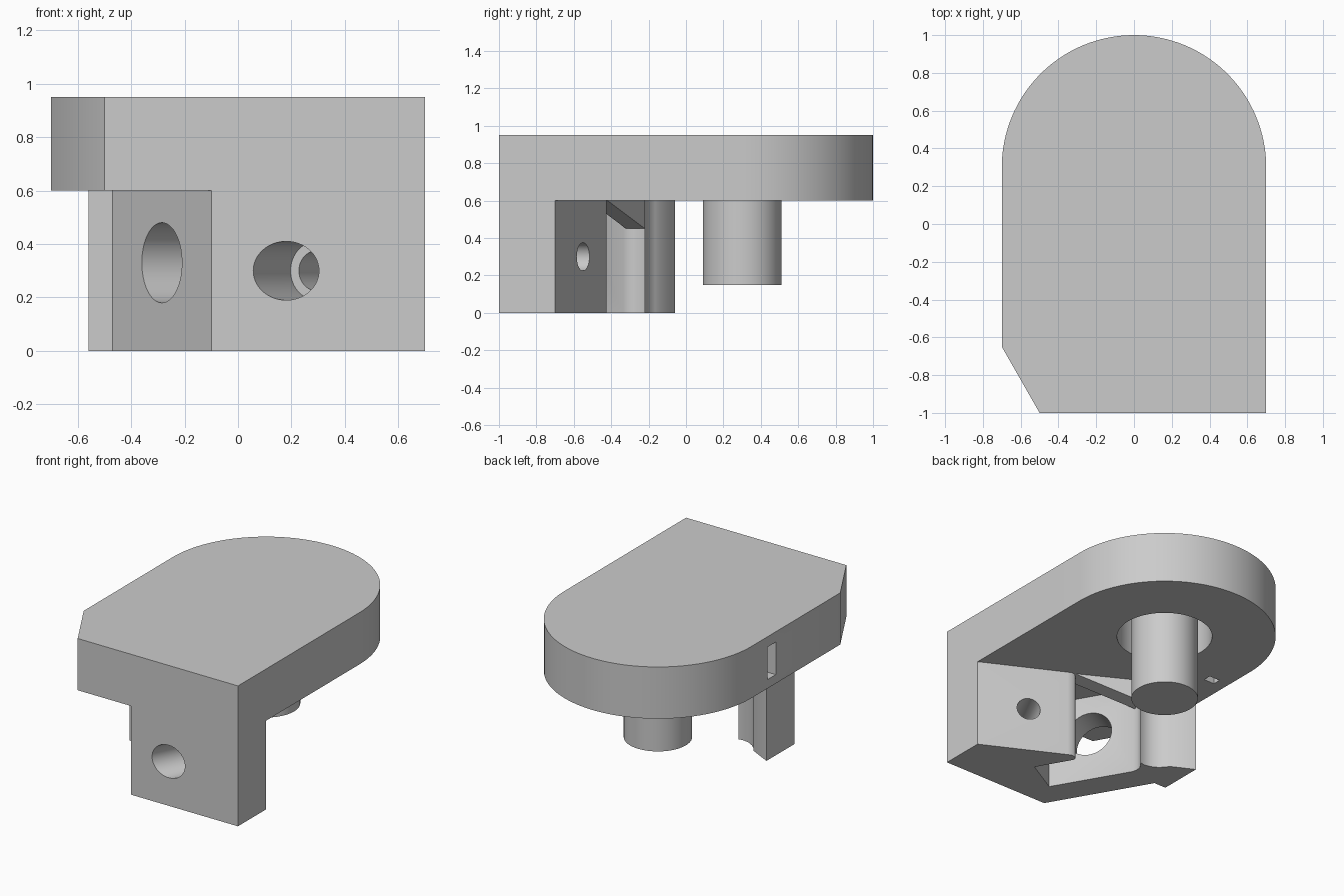
import bpy, bmesh, math
from mathutils import Vector, Matrix

old = bpy.data.objects.get("Cube")
if old:
    bpy.data.objects.remove(old, do_unlink=True)

# Single grey finish
grey = bpy.data.materials.new("light_grey")
grey.use_nodes = True
colour = (0.6, 0.6, 0.6, 1)
grey.diffuse_color = colour
grey.node_tree.nodes["Principled BSDF"].inputs["Base Color"].default_value = colour


def add(name, bm):
    bmesh.ops.recalc_face_normals(bm, faces=bm.faces)
    mesh = bpy.data.meshes.new(name)
    bm.to_mesh(mesh)
    bm.free()
    obj = bpy.data.objects.new(name, mesh)
    bpy.context.collection.objects.link(obj)
    mesh.materials.append(grey)
    return obj


def prism(name, outline, low, high):
    bm = bmesh.new()
    face = bm.faces.new([bm.verts.new((x, y, low)) for x, y in outline])
    out = bmesh.ops.extrude_face_region(bm, geom=[face])
    top = [v for v in out["geom"] if isinstance(v, bmesh.types.BMVert)]
    bmesh.ops.translate(bm, verts=top, vec=(0, 0, high - low))
    return add(name, bm)


def rod(name, start, end, radius):
    start, end = Vector(start), Vector(end)
    axis = end - start
    place = Matrix.Translation((start + end) / 2) @ axis.to_track_quat("Z", "Y").to_matrix().to_4x4()
    bm = bmesh.new()
    bmesh.ops.create_cone(bm, cap_ends=True, segments=64, radius1=radius,
                          radius2=radius, depth=axis.length, matrix=place)
    return add(name, bm)


def box(name, x, y, z):
    return prism(name, [(x[0], y[0]), (x[1], y[0]), (x[1], y[1]), (x[0], y[1])], *z)


def cut(target, cutter):
    cutter.hide_render = True
    mod = target.modifiers.new("cut", "BOOLEAN")
    mod.operation, mod.solver, mod.object = "DIFFERENCE", "EXACT", cutter
    bpy.context.view_layer.objects.active = target
    bpy.ops.object.modifier_apply(modifier=mod.name)
    bpy.data.objects.remove(cutter, do_unlink=True)


def arc(centre, radius, start, end, steps):
    for i in range(steps + 1):
        a = math.radians(start + (end - start) * i / steps)
        yield centre[0] + radius * math.cos(a), centre[1] + radius * math.sin(a)


# Round-ended top plate with one clipped corner
plate = prism("top_plate", [(-0.7, -0.65), (-0.5, -1), (0.7, -1),
              *arc((0, 0.3), 0.7, 0, 180, 64)], 0.6, 0.95)
cut(plate, rod("pin_recess", (0, 0.3, 0.5), (0, 0.3, 0.85), 0.3))
cut(plate, box("side_slot", (-0.8, -0.53), (0.04, 0.13), (0.66, 0.88)))
cut(plate, box("slot_outlet", (-0.62, -0.54), (0.045, 0.1), (0.5, 0.7)))

# Pin hanging from the recess
pin = rod("hanging_pin", (0, 0.3, 0.15), (0, 0.3, 0.85), 0.21)

# Angled lower block with a slanted channel, rounded arm tip and hollowed post
block = prism("lower_block", [
    (-0.1, -1), (0.7, -1), (0.7, -0.7),
    (0.18, -0.436), (0.155, -0.425), (0.13, -0.427), (0.113, -0.44), (0.108, -0.46),
    (0.24, -0.69), (0.01, -0.82), (-0.272, -0.335),
    (-0.278, -0.3), (-0.272, -0.265), (-0.24, -0.22),
    (-0.275, -0.225), (-0.32, -0.215), (-0.36, -0.193), (-0.39, -0.165), (-0.41, -0.136),
    (-0.56, -0.06), (-0.56, -0.36), (-0.47, -0.36)], 0, 0.6)

# Stepped screw hole running square to the slanted back face
cut(block, rod("screw_bore", (0.08, -1.2, 0.3), (0.295, -0.77, 0.3), 0.11))
cut(block, rod("screw_hole", (0.28, -0.8, 0.3), (0.48, -0.4, 0.3), 0.075))

# Large hole through the angled side wall
cut(block, rod("wall_hole", (-0.458, -0.78, 0.33), (-0.05, -0.545, 0.33), 0.15))

# Sloping gusset bridging the channel mouth
bm = bmesh.new()
rings = []
for inset in (Vector((0, 0, 0)), Vector((-0.035, -0.1, 0))):
    rings.append([bm.verts.new(Vector(p) + inset) for p in
                  ((0.13, -0.42, 0.6), (-0.24, -0.22, 0.45), (-0.24, -0.22, 0.6))])
bm.faces.new(rings[0])
bm.faces.new(rings[1])
for i in range(3):
    j = (i + 1) % 3
    bm.faces.new((rings[0][i], rings[0][j], rings[1][j], rings[1][i]))
gusset = add("channel_gusset", bm)

# Smooth the round surfaces and keep the edges crisp
bpy.ops.object.select_all(action="DESELECT")
for part in (plate, pin, block, gusset):
    part.select_set(True)
bpy.context.view_layer.objects.active = plate
bpy.ops.object.shade_smooth_by_angle(angle=math.radians(30))
